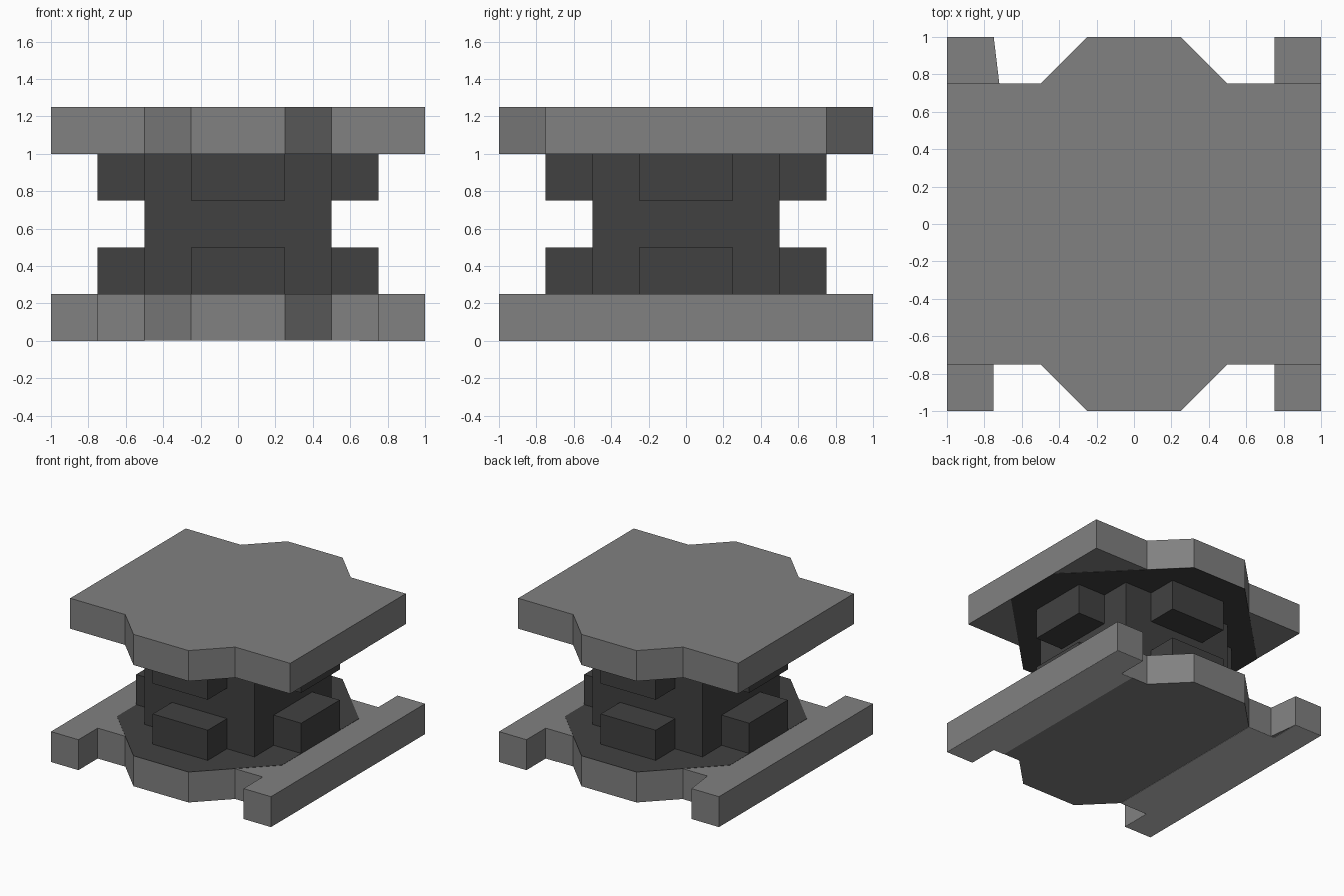
import bpy
import bmesh

if "Cube" in bpy.data.objects:
    bpy.data.objects.remove(bpy.data.objects["Cube"], do_unlink=True)


def make_material(name, value):
    mat = bpy.data.materials.new(name)
    colour = (value, value, value, 1)
    mat.use_nodes = True
    mat.diffuse_color = colour
    mat.node_tree.nodes["Principled BSDF"].inputs["Base Color"].default_value = colour
    return mat


mid_grey = make_material("mid_grey", 0.218)
dark_grey = make_material("dark_grey", 0.053)
pale_grey = make_material("pale_grey", 0.55)


def mirrored(quarter):
    """Full counterclockwise outline from the points of its +x +y quarter."""
    half = quarter + [(-x, y) for x, y in reversed(quarter)]
    return half + [(-x, -y) for x, y in half]


def prism(name, outline, low, high, mat):
    """Closed solid with the given outline between two heights."""
    bm = bmesh.new()
    base = bm.faces.new([bm.verts.new((x, y, low)) for x, y in outline])
    top = bmesh.ops.extrude_face_region(bm, geom=[base], use_keep_orig=True)["geom"]
    verts = [v for v in top if isinstance(v, bmesh.types.BMVert)]
    bmesh.ops.translate(bm, verts=verts, vec=(0, 0, high - low))
    bmesh.ops.recalc_face_normals(bm, faces=bm.faces[:])
    mesh = bpy.data.meshes.new(name)
    bm.to_mesh(mesh)
    bm.free()
    mesh.materials.append(mat)
    obj = bpy.data.objects.new(name, mesh)
    bpy.context.collection.objects.link(obj)


# Upper plate with an angled bulge at front and back
bulge = [(0.5, 0.75), (0.25, 1)]
prism("top_plate", mirrored([(1, 0.75)] + bulge), 1, 1.25, mid_grey)

# Lower plate, whose side rails run past the notches
base_outline = mirrored([(1, 1), (0.75, 1), (0.75, 0.75)] + bulge)
base_outline = [(-0.72, y) if (x, y) == (-0.75, 0.75) else (x, y)
                for x, y in base_outline]
prism("base_plate", base_outline, 0.002, 0.25, mid_grey)

# Pale strips under both sides of the lower plate
for side, sign, inner in (("left", 1, 0.65), ("right", -1, 0.5)):
    strip = [(1, 1), (0.75, 1), (0.75, 0.75), (inner, 0.75)]
    strip += [(x, -y) for x, y in reversed(strip)]
    prism(f"underside_strip_{side}", [(sign * x, y) for x, y in strip],
          0, 0.002, pale_grey)

# Dark eight-sided panels on the facing sides of the plates
prism("top_panel", mirrored([(1, 0.25), (0.25, 1)]), 0.998, 1, dark_grey)
prism("base_panel", mirrored([(0.75, 0.5), (0.25, 1)]), 0.25, 0.252, dark_grey)

# Central column
prism("core", mirrored([(0.5, 0.5)]), 0.25, 1, dark_grey)

# Blocks on each side of the column, in two rows
block = [(-0.25, 0.5), (0.25, 0.5), (0.25, 0.75), (-0.25, 0.75)]
for row, low in (("lower", 0.25), ("upper", 0.75)):
    outline = block
    for side in ("back", "right", "front", "left"):
        prism(f"{row}_block_{side}", outline, low, low + 0.25, dark_grey)
        outline = [(-y, x) for x, y in outline]
